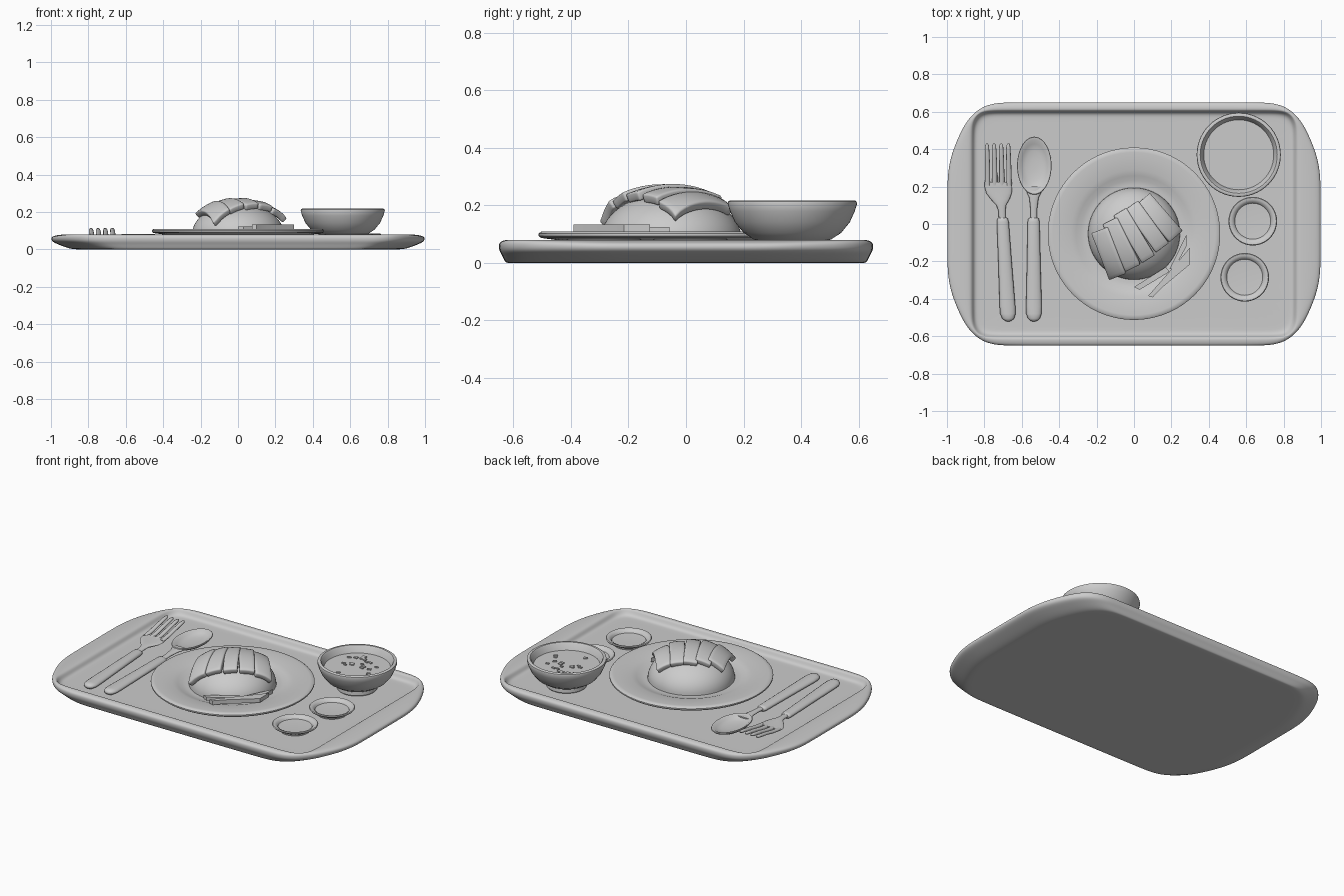
import bpy, bmesh, math, random
from math import sin, cos, pi, sqrt

if "Cube" in bpy.data.objects:
    bpy.data.objects.remove(bpy.data.objects["Cube"])

FLOOR = 0.045


def finish(name, bm, angle=40):
    bmesh.ops.recalc_face_normals(bm, faces=bm.faces)
    me = bpy.data.meshes.new(name)
    bm.to_mesh(me)
    bm.free()
    ob = bpy.data.objects.new(name, me)
    bpy.context.collection.objects.link(ob)
    bpy.ops.object.select_all(action='DESELECT')
    ob.select_set(True)
    bpy.context.view_layer.objects.active = ob
    bpy.ops.object.shade_smooth_by_angle(angle=math.radians(angle))
    return ob


def loft(name, rings, angle=40):
    """Skin equal-length closed rings and cap both ends."""
    bm = bmesh.new()
    vs = [[bm.verts.new(p) for p in r] for r in rings]
    n = len(rings[0])
    for a, b in zip(vs, vs[1:]):
        for i in range(n):
            j = (i + 1) % n
            bm.faces.new((a[i], a[j], b[j], b[i]))
    bm.faces.new(vs[0])
    bm.faces.new(vs[-1])
    return finish(name, bm, angle)


def lathe(name, profile, cx, cy, sx=1, sy=1, n=56):
    return loft(name, [[(cx + sx * r * cos(2 * pi * i / n), cy + sy * r * sin(2 * pi * i / n), z)
                        for i in range(n)] for r, z in profile])


def rod(name, stations, n=16):
    """Elliptical sections along y: (x, y, z, half width, half height)."""
    return loft(name, [[(x + w * cos(2 * pi * i / n), y, z + h * sin(2 * pi * i / n))
                        for i in range(n)] for x, y, z, w, h in stations], 50)


def slab(name, pts, z0, z1):
    return loft(name, [[(x, y, z) for x, y in pts] for z in (z0, z1)], 30)


# Tray: outer outline with grip ends, lofted into a rounded rectangular recess
outer = [(1, 0), (1, .18), (.998, .28), (.975, .385), (.925, .5), (.885, .565), (.825, .622),
         (.75, .648), (.66, .652), (.3, .652), (0, .652)]
inner = [(.868, 0), (.868, .18), (.868, .35), (.868, .49), (.863, .54), (.842, .58), (.81, .6),
         (.76, .606), (.66, .606), (.3, .606), (0, .606)]


def around(q):
    half = q + [(-x, y) for x, y in q[-2::-1]]
    return half + [(x, -y) for x, y in half[-2:0:-1]]


O, I = around(outer), around(inner)


def shrink(pts, d, z):
    return [(x * (1 - d / .9), y * (1 - d / .62), z) for x, y in pts]


def mix(t, z):
    return [(a[0] * (1 - t) + b[0] * t, a[1] * (1 - t) + b[1] * t, z) for a, b in zip(O, I)]


def bottom(dx, dy, z):
    return [(x * (1 - dx), y * (1 - dy), z) for x, y in O]


tray = loft("tray", [
    bottom(.16, .07, 0), bottom(.125, .042, 0), bottom(.09, .032, .006), bottom(.035, .018, .028),
    bottom(.004, .004, .042), bottom(0, 0, .062), mix(.12, .074), mix(.5, .08), mix(.85, .081),
    shrink(I, .002, .075), shrink(I, .012, .052), shrink(I, .03, FLOOR), shrink(I, .06, FLOOR)], 60)
sub = tray.modifiers.new("smooth", 'SUBSURF')
sub.levels = sub.render_levels = 2

# Plate and rice mound
PX, PY = 0, -.052
lathe("plate", [(.26, FLOOR), (.275, FLOOR), (.29, .06), (.40, .08), (.452, .087), (.461, .094),
                (.461, .102), (.452, .109), (.435, .11), (.34, .104), (.31, .096), (.285, .086),
                (.26, .083), (.05, .083)], PX, PY, n=72)
lathe("rice_mound", [(.246 * cos(a), .08 + .165 * sin(a)) for a in
                     [i * pi / 2 / 14.2 for i in range(15)]], PX, PY)

# Cutlet: five curved slices fanned over the mound
for k in range(5):
    bm = bmesh.new()
    bmesh.ops.create_grid(bm, x_segments=5, y_segments=12, size=1)
    row, fan = math.radians(35), math.radians(-4 + 5 * (k - 2))
    u = (k - 2) * .085
    half = .15 - .007 * abs(k - 2)
    for v in bm.verts:
        w, l = v.co.x * (.041 + .003 * abs(k - 2)), v.co.y * half
        a, b = u + w * cos(fan) - l * sin(fan), w * sin(fan) + l * cos(fan)
        x, y = a * cos(row) - b * sin(row), a * sin(row) + b * cos(row)
        r2 = min((x * x + y * y) / .285 ** 2, .9)
        z = .09 + .182 * sqrt(1 - r2) + w * .12
        v.co = (x, y - .062, z)
    ob = finish("cutlet_slice_%d" % (k + 1), bm)
    s = ob.modifiers.new("thick", 'SOLIDIFY')
    s.thickness, s.offset = .034, -1
    b = ob.modifiers.new("round", 'BEVEL')
    b.width, b.segments, b.angle_limit = .007, 2, math.radians(50)

# Garnish strips beside the mound
slab("garnish_strip_1", [(0, -.337), (.03, -.352), (.19, -.255), (.17, -.23)], .1, .122)
slab("garnish_strip_2", [(.075, -.385), (.1, -.392), (.15, -.34), (.30, -.215), (.30, -.125),
                         (.18, -.265)], .108, .133)
slab("garnish_strip_3", [(.19, -.24), (.215, -.24), (.28, -.12), (.28, -.058)], .1, .125)

# Soup bowl with broth and flakes
BX, BY = .56, .37
lathe("soup_bowl", [(.09, FLOOR), (.11, FLOOR), (.114, .05), (.112, .075), (.135, .082), (.17, .105),
                    (.2, .142), (.217, .18), (.225, .206), (.223, .214), (.216, .218), (.206, .217),
                    (.2, .21), (.188, .175), (.16, .12), (.1, .095)], BX, BY)
lathe("soup", [(.16, .165), (.187, .172), (.187, .175), (.05, .175)], BX, BY)
random.seed(4)
for i in range(20):
    a, r, t = random.uniform(0, 2 * pi), .14 * sqrt(random.random()), random.uniform(-.5, .5)
    x, y, w, h = BX + r * cos(a), BY + r * sin(a), random.uniform(.008, .013), random.uniform(.005, .009)
    slab("soup_flake_%d" % (i + 1), [(x + p * w * cos(t) - q * h * sin(t), y + p * w * sin(t) + q * h * cos(t))
                                     for p, q in ((-1, -1), (1, -1), (1, 1), (-1, 1))], .172, .181)

# Two small sauce dishes
for k, (x, y) in enumerate([(.635, .015), (.592, -.285)]):
    lathe("sauce_dish_%d" % (k + 1), [(.06, FLOOR), (.085, FLOOR), (.088, .055), (.105, .064), (.126, .075),
                                      (.13, .081), (.126, .085), (.115, .084), (.102, .077), (.096, .066),
                                      (.06, .064)], x, y, n=40)


# Cutlery handles
def handle(name, xt, xb):
    rows = [(.035, .018), (.028, .028), (.01, .032), (-.2, .036), (-.44, .042), (-.48, .041),
            (-.505, .032), (-.517, .018), (-.521, .006)]
    rod(name, [(xt + (xb - xt) * (.035 - y) / .555, y, FLOOR + .017, w, .017 * min(1, w / .03))
               for y, w in rows])


handle("fork_handle", -.703, -.672)
handle("spoon_handle", -.537, -.535)

# Fork neck, head and four tines
rod("fork_head", [(-.703, .0, .063, .018, .010), (-.706, .07, .066, .019, .010), (-.71, .1, .068, .026, .010),
                  (-.716, .135, .068, .052, .010), (-.722, .165, .067, .068, .010),
                  (-.725, .20, .068, .074, .010), (-.726, .225, .070, .073, .008)], 24)
for k in range(4):
    x = -.783 + k * .038
    rod("fork_tine_%d" % (k + 1), [(x, .205, .069, .014, .009), (x, .27, .078, .014, .009),
                                   (x - .001, .34, .093, .013, .009), (x - .003, .40, .103, .012, .009),
                                   (x - .003, .42, .106, .010, .008), (x - .003, .431, .107, .004, .004)], 12)

# Spoon neck and hollow bowl
rod("spoon_neck", [(-.536, .0, .063, .018, .010), (-.536, .08, .066, .018, .010),
                   (-.535, .14, .069, .025, .009), (-.534, .18, .071, .044, .007), (-.534, .2, .071, .05, .004)])
lathe("spoon_bowl", [(.2, .046), (.5, .049), (.75, .056), (.93, .068), (1, .077), (.98, .081), (.9, .08),
                     (.75, .067), (.5, .059), (.2, .056)], -.533, .312, .092, .155, 48)
